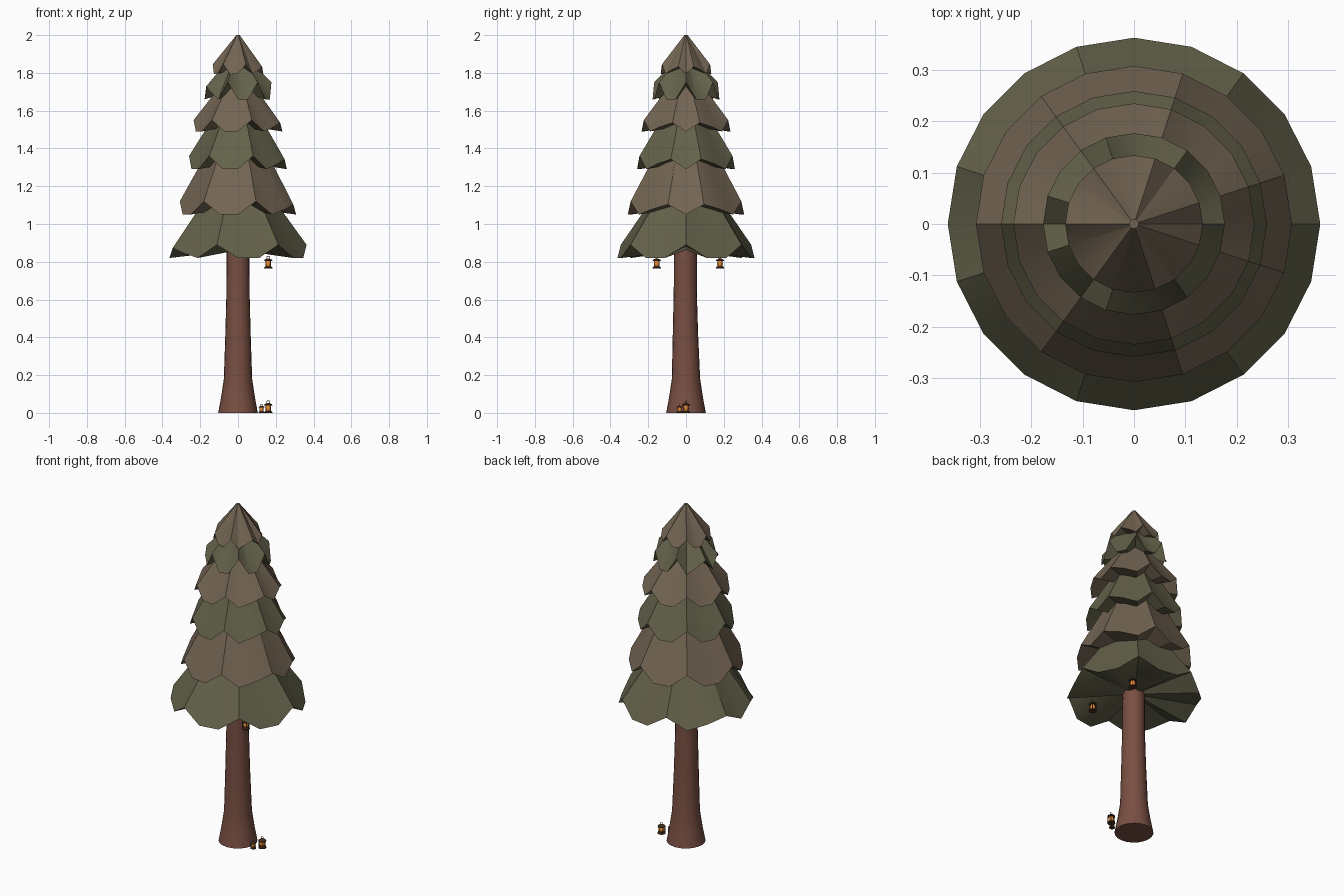
import bpy, bmesh
from math import sin, cos, pi, tau, radians

if "Cube" in bpy.data.objects:
    bpy.data.objects.remove(bpy.data.objects["Cube"])


def material(name, r, g, b):
    m = bpy.data.materials.new(name)
    m.diffuse_color = (r, g, b, 1)
    m.use_nodes = True
    m.node_tree.nodes["Principled BSDF"].inputs["Base Color"].default_value = m.diffuse_color
    return m


GREEN = material("needle_green", 0.125, 0.12, 0.068)
BROWN = material("needle_brown", 0.17, 0.128, 0.085)
BARK = material("bark", 0.19, 0.078, 0.055)
METAL = material("lantern_metal", 0.07, 0.03, 0.015)
GLOW = material("lantern_glow", 0.8, 0.25, 0.03)


def finish(name, bm, mat, smooth=None):
    bmesh.ops.recalc_face_normals(bm, faces=bm.faces)
    me = bpy.data.meshes.new(name)
    bm.to_mesh(me)
    bm.free()
    me.materials.append(mat)
    ob = bpy.data.objects.new(name, me)
    bpy.context.collection.objects.link(ob)
    if smooth:
        bpy.ops.object.select_all(action='DESELECT')
        ob.select_set(True)
        bpy.context.view_layer.objects.active = ob
        bpy.ops.object.shade_smooth_by_angle(angle=radians(smooth))
    return ob


def bridge(bm, a, b):
    n = len(a)
    for i in range(n):
        bm.faces.new((a[i], a[(i + 1) % n], b[(i + 1) % n], b[i]))


def lathe(bm, profile, n, cx=0, cy=0, z0=0):
    # closed turned shape; profile rows are (radius, z) or (radius, z, y shift)
    rings = []
    for row in profile:
        r, z = row[:2]
        dy = row[2] if len(row) > 2 else 0
        rings.append([bm.verts.new((cx + r * cos(tau * i / n),
                                    cy + dy + r * sin(tau * i / n), z0 + z))
                      for i in range(n)])
    for a, b in zip(rings, rings[1:]):
        bridge(bm, a, b)
    bm.faces.new(rings[0][::-1])
    bm.faces.new(rings[-1])


# Trunk with flared foot
bm = bmesh.new()
lathe(bm, [(0.105, 0), (0.09, 0.08), (0.075, 0.18), (0.067, 0.42, -0.003),
           (0.061, 0.65, -0.004), (0.06, 0.88, -0.003)], 20)
finish("trunk", bm, BARK, 40)


# Branch tiers: 20-sided cones with a seven-notch rim
def tier(name, radius, low, notch, top, phase, mat):
    bm = bmesh.new()
    n = 20
    rim, tip = [], []
    for i in range(n):
        a = tau * i / n
        h = notch * min(1, max(0, 1.3 * cos(7 * a + phase)))
        rim.append(bm.verts.new((radius * cos(a), radius * sin(a), low + h)))
        tip.append(bm.verts.new((0.009 * cos(a), 0.009 * sin(a), top)))
    bridge(bm, rim, tip)
    bm.faces.new(tip)
    hub = bm.verts.new((0, 0, low + notch * 0.6))
    for i in range(n):
        bm.faces.new((rim[(i + 1) % n], rim[i], hub))
    finish(name, bm, mat, 30)


TIERS = [(0.363, 0.82, 0.07, 1.38, 0), (0.308, 1.05, 0.07, 1.66, pi),
         (0.259, 1.29, 0.07, 1.76, pi), (0.235, 1.49, 0.06, 1.84, pi),
         (0.177, 1.66, 0.09, 1.92, 0), (0.134, 1.795, 0.05, 2.0, pi)]
for k, t in enumerate(TIERS):
    tier(f"branch_tier_{k + 1}", *t, BROWN if k % 2 else GREEN)


# Lanterns: metal base, cap, posts and ring around a glowing globe
def lantern(name, x, y, z, s):
    bm = bmesh.new()
    lathe(bm, [(0.022, 0), (0.022, 0.005), (0.016, 0.010)], 12, x, y, z)
    lathe(bm, [(0.022, 0.040), (0.020, 0.045), (0.008, 0.052)], 12, x, y, z)
    for k in range(4):
        a = pi / 4 + k * pi / 2
        lathe(bm, [(0.0018, 0.005), (0.0018, 0.042)], 6,
              x + 0.018 * cos(a), y + 0.018 * sin(a), z)
    # hanging ring
    rings = []
    for i in range(12):
        a = tau * i / 12
        rings.append([bm.verts.new((x + (0.008 + 0.0015 * cos(b)) * cos(a),
                                    y + 0.0015 * sin(b),
                                    z + 0.057 + (0.008 + 0.0015 * cos(b)) * sin(a)))
                      for b in (0, tau / 4, tau / 2, 3 * tau / 4)])
    for i in range(12):
        bridge(bm, rings[i], rings[(i + 1) % 12])
    glass = bmesh.new()
    lathe(glass, [(0.009, 0.008), (0.014, 0.017), (0.015, 0.025),
                  (0.013, 0.034), (0.009, 0.042)], 12, x, y, z)
    for b in (bm, glass):
        for v in b.verts:
            v.co = (x + (v.co.x - x) * s, y + (v.co.y - y) * s, z + (v.co.z - z) * s)
    finish(name + "_frame", bm, METAL, 35)
    finish(name + "_globe", glass, GLOW, 50)


lantern("hanging_lantern_front", 0.16, -0.155, 0.765, 1.0)
lantern("hanging_lantern_back", 0.16, 0.18, 0.765, 1.0)
lantern("ground_lantern_large", 0.16, 0.0, 0.0, 1.0)
lantern("ground_lantern_small", 0.125, -0.035, 0.0, 0.72)
